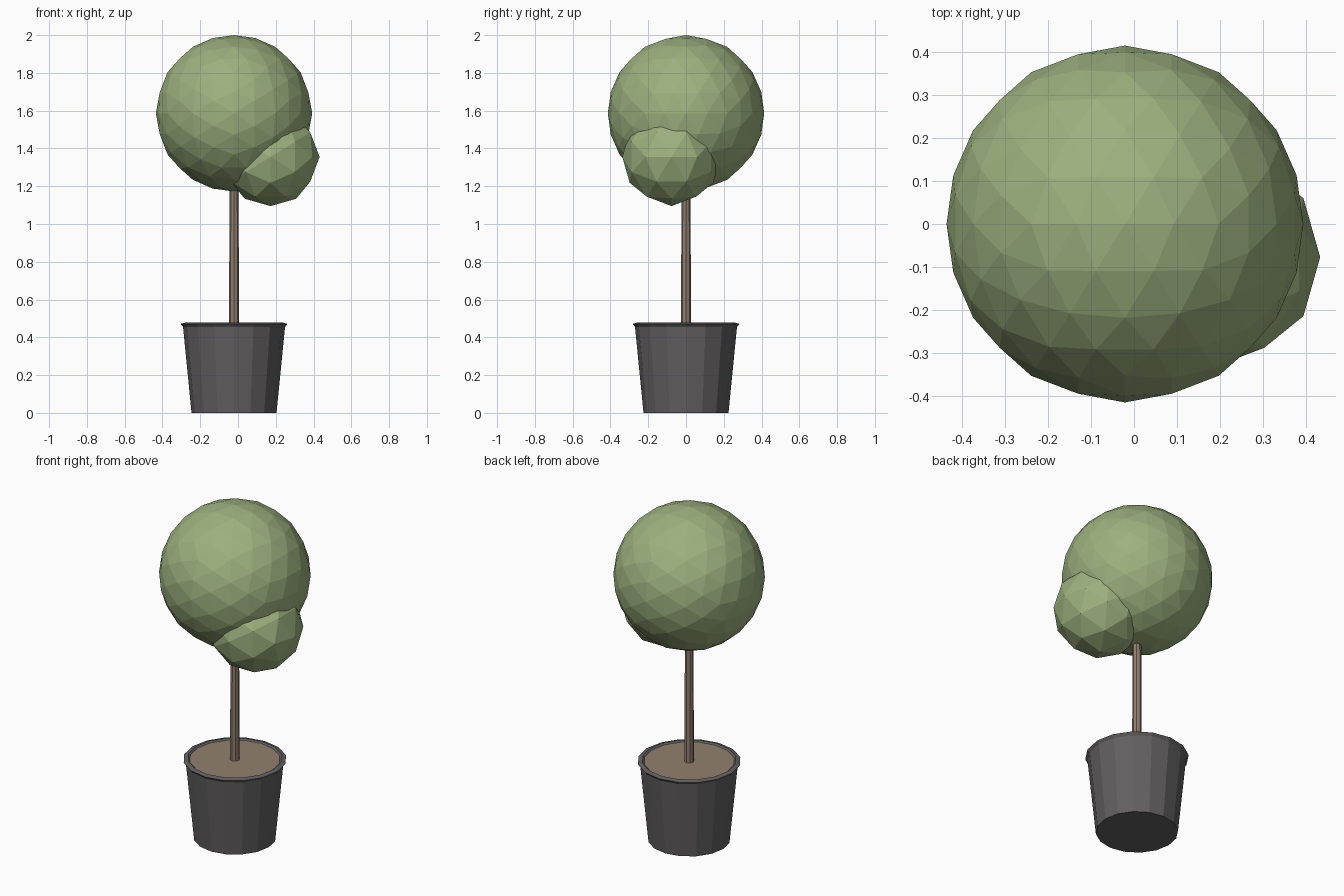
import bpy, bmesh, math
from mathutils import Vector

if "Cube" in bpy.data.objects:
    bpy.data.objects.remove(bpy.data.objects["Cube"])

CX = -0.021  # axis of pot, trunk and crown


def material(name, rgb):
    lin = [((c / 255 + 0.055) / 1.055) ** 2.4 for c in rgb]
    m = bpy.data.materials.new(name)
    m.diffuse_color = (*lin, 1)
    m.use_nodes = True
    m.node_tree.nodes["Principled BSDF"].inputs["Base Color"].default_value = m.diffuse_color
    return m


green = material("leaf green", (157, 177, 127))
brown = material("bark brown", (146, 127, 111))
grey = material("pot grey", (98, 95, 96))


def finish(bm, name, mat, loc):
    bmesh.ops.recalc_face_normals(bm, faces=bm.faces)
    mesh = bpy.data.meshes.new(name)
    bm.to_mesh(mesh)
    bm.free()
    mesh.materials.append(mat)
    ob = bpy.data.objects.new(name, mesh)
    ob.location = loc
    bpy.context.collection.objects.link(ob)
    return ob


def foliage(name, loc, radius, levels):
    # icosahedron with edges across the axes, split and pushed to the sphere
    bm = bmesh.new()
    phi = (1 + math.sqrt(5)) / 2
    for a in (-1, 1):
        for b in (-phi, phi):
            for co in ((b, a, 0), (0, b, a), (a, 0, b)):
                bm.verts.new(co)
    bmesh.ops.convex_hull(bm, input=bm.verts)
    for _ in range(levels):
        bmesh.ops.subdivide_edges(bm, edges=bm.edges[:], cuts=1, use_grid_fill=True)
        for v in bm.verts:
            v.co = v.co.normalized() * radius
    return finish(bm, name, green, loc)


def lathe(name, profile, sides, mat, closed=False):
    # rings of the profile joined by flat quads, capped unless closed
    bm = bmesh.new()
    rings = [[bm.verts.new((r * math.cos(2 * math.pi * i / sides),
                            r * math.sin(2 * math.pi * i / sides), z))
              for i in range(sides)] for r, z in profile]
    pairs = list(zip(rings, rings[1:]))
    if closed:
        pairs.append((rings[-1], rings[0]))
    else:
        bm.faces.new(rings[0])
        bm.faces.new(rings[-1])
    for lo, hi in pairs:
        for i in range(sides):
            j = (i + 1) % sides
            bm.faces.new((lo[i], lo[j], hi[j], hi[i]))
    return finish(bm, name, mat, (CX, 0, 0))


# pot with its lip and soil
lathe("pot", [(0.225, 0), (0.27, 0.455)], 16, grey)
lathe("pot_rim", [(0.268, 0.452), (0.283, 0.471), (0.258, 0.478), (0.244, 0.466)],
      16, grey, closed=True)
lathe("soil", [(0.248, 0.44), (0.25, 0.47)], 16, brown)

# trunk
lathe("trunk", [(0.027, 0.44), (0.023, 1.3)], 8, brown)

# crown and side growth
foliage("crown", (CX, 0, 1.586), 0.414, 2)
foliage("side_foliage", (0.172, -0.077, 1.355), 0.26, 1)
